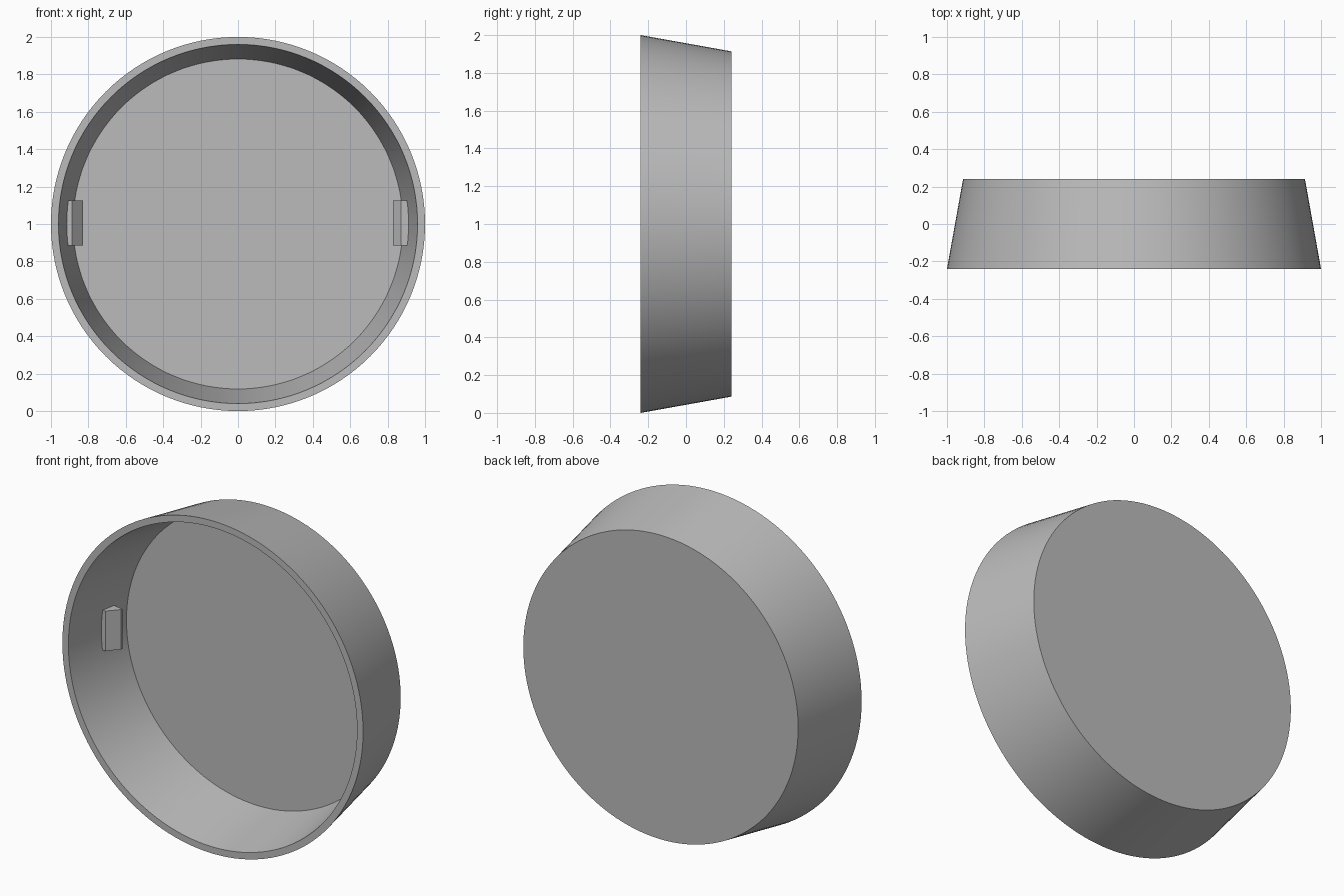
import bpy, bmesh, math
from mathutils import Vector, Matrix

cube = bpy.data.objects.get("Cube")
if cube:
    bpy.data.objects.remove(cube)

grey = bpy.data.materials.new("plain_grey")
grey.use_nodes = True
grey.diffuse_color = (0.5, 0.5, 0.5, 1)
grey.node_tree.nodes["Principled BSDF"].inputs["Base Color"].default_value = (0.5, 0.5, 0.5, 1)


def finish(name, bm):
    """Turn a bmesh into a named object with outward normals."""
    bmesh.ops.recalc_face_normals(bm, faces=bm.faces)
    mesh = bpy.data.meshes.new(name)
    bm.to_mesh(mesh)
    bm.free()
    mesh.materials.append(grey)
    obj = bpy.data.objects.new(name, mesh)
    bpy.context.collection.objects.link(obj)
    return obj


# Tapered round cap, open at the front: (radius, y) profile turned about y
CENTRE = Vector((0, 0, 1))
profile = [(0, 0.24), (0.914, 0.24), (1, -0.24), (0.96, -0.24), (0.882, 0.2), (0, 0.2)]
bm = bmesh.new()
verts = [bm.verts.new((r, y, 1)) for r, y in profile]
edges = [bm.edges.new(pair) for pair in zip(verts, verts[1:])]
bmesh.ops.spin(bm, geom=verts + edges, cent=CENTRE, axis=(0, 1, 0),
               angle=math.tau, steps=128, use_merge=False)
bmesh.ops.remove_doubles(bm, verts=bm.verts, dist=0.0001)
cap = finish("cap_shell", bm)
bpy.context.view_layer.objects.active = cap
cap.select_set(True)
bpy.ops.object.shade_smooth_by_angle(angle=math.radians(30))
cap.select_set(False)


# Small snap catches on the inner wall, rooted slightly inside the wall
def catch(name, side, shoulder, front):
    outline = [(0.925, front), (shoulder, front), (0.829, 0.075),
               (0.829, 0.085), (0.915, 0.1)]
    bm = bmesh.new()
    face = bm.faces.new([bm.verts.new((side * x, y, 0.885)) for x, y in outline])
    made = bmesh.ops.extrude_face_region(bm, geom=[face])["geom"]
    top = [v for v in made if isinstance(v, bmesh.types.BMVert)]
    bmesh.ops.translate(bm, verts=top, vec=(0, 0, 0.24))
    finish(name, bm)


catch("left_catch", 1, 0.872, 0.03)
catch("right_catch", -1, 0.888, 0.01)
